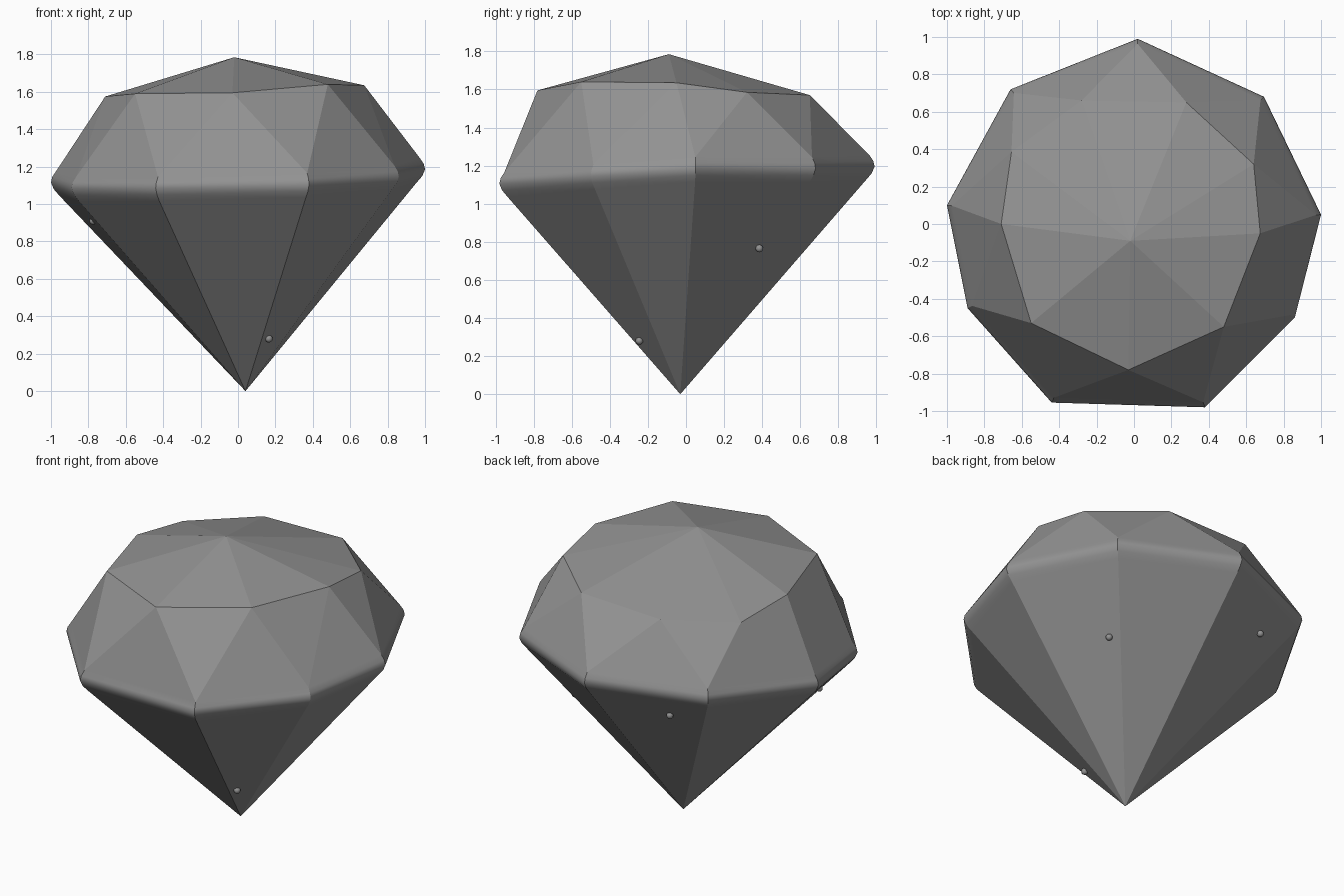
import bpy, bmesh

if "Cube" in bpy.data.objects:
    bpy.data.objects.remove(bpy.data.objects["Cube"])

# Corner points of the widest outline, counter-clockwise from the back
girdle = [(0.02, 0.99, 1.2), (-0.66, 0.72, 1.17), (-1.0, 0.1, 1.12),
          (-0.89, -0.45, 1.09), (-0.44, -0.955, 1.09), (0.38, -0.98, 1.11),
          (0.86, -0.5, 1.15), (1.0, 0.05, 1.19), (0.695, 0.68, 1.19)]
# Upper corners; each sits between girdle corner i and i + 1
crown = [(-0.28, 0.66, 1.555), (-0.655, 0.385, 1.53), (-0.71, 0.0, 1.575),
         (-0.55, -0.53, 1.59), (-0.03, -0.78, 1.595), (0.48, -0.55, 1.64),
         (0.675, -0.05, 1.635), (0.64, 0.32, 1.585), (0.28, 0.65, 1.57)]
TIP = (0.04, -0.03, 0.0)
APEX = (-0.02, -0.09, 1.785)
# Rounded girdle section: outline scale, height offset
section = [(0.973, 0.055), (0.993, 0.025), (1.0, -0.005), (0.985, -0.04), (0.955, -0.075)]
N = len(girdle)

# Dark grey stone
stone = bpy.data.materials.new("stone")
stone.diffuse_color = (0.29, 0.29, 0.29, 1)
stone.use_nodes = True
stone.node_tree.nodes["Principled BSDF"].inputs["Base Color"].default_value = stone.diffuse_color

# Gem body: apex fan, crown triangles, rounded girdle, pavilion fan
bm = bmesh.new()
apex, tip = bm.verts.new(APEX), bm.verts.new(TIP)
top = [bm.verts.new(p) for p in crown]
rings = [[bm.verts.new((x * s, y * s, z + dz)) for x, y, z in girdle] for s, dz in section]
facets, band = [], []
for i in range(N):
    j = (i + 1) % N
    facets += [bm.faces.new(f) for f in (
        (apex, top[i], top[j]),
        (top[i], rings[0][i], rings[0][j]),
        (top[i], rings[0][j], top[j]),
        (rings[-1][i], tip, rings[-1][j]))]
    for a, b in zip(rings, rings[1:]):
        band += [bm.faces.new((a[i], b[i], b[j])), bm.faces.new((a[i], b[j], a[j]))]
bmesh.ops.recalc_face_normals(bm, faces=bm.faces)

# Crisp edges between facets and at the girdle corners, soft roll across the girdle
for f in bm.faces:
    f.smooth = True
flat = set(facets)
for e in bm.edges:
    if all(f in flat for f in e.link_faces):
        e.smooth = False
for a, b in zip(rings, rings[1:]):
    for u, v in zip(a, b):
        bm.edges.get((u, v)).smooth = False
mesh = bpy.data.meshes.new("gem_body")
bm.to_mesh(mesh)
bm.free()
mesh.materials.append(stone)
body = bpy.data.objects.new("gem_body", mesh)
bpy.context.collection.objects.link(body)
mod = body.modifiers.new("flat_facets", 'WEIGHTED_NORMAL')
mod.weight = 100
mod.keep_sharp = True

# Tiny beads on the lower facets
for n, p in enumerate([(0.165, -0.245, 0.28), (0.51, 0.385, 0.765),
                       (-0.775, -0.23, 0.91), (-0.37, 0.69, 0.98)]):
    bpy.ops.mesh.primitive_uv_sphere_add(segments=12, ring_count=8, radius=0.02, location=p)
    bead = bpy.context.object
    bead.name = f"bead_{n + 1}"
    bead.data.materials.append(stone)
    bpy.ops.object.shade_smooth()
